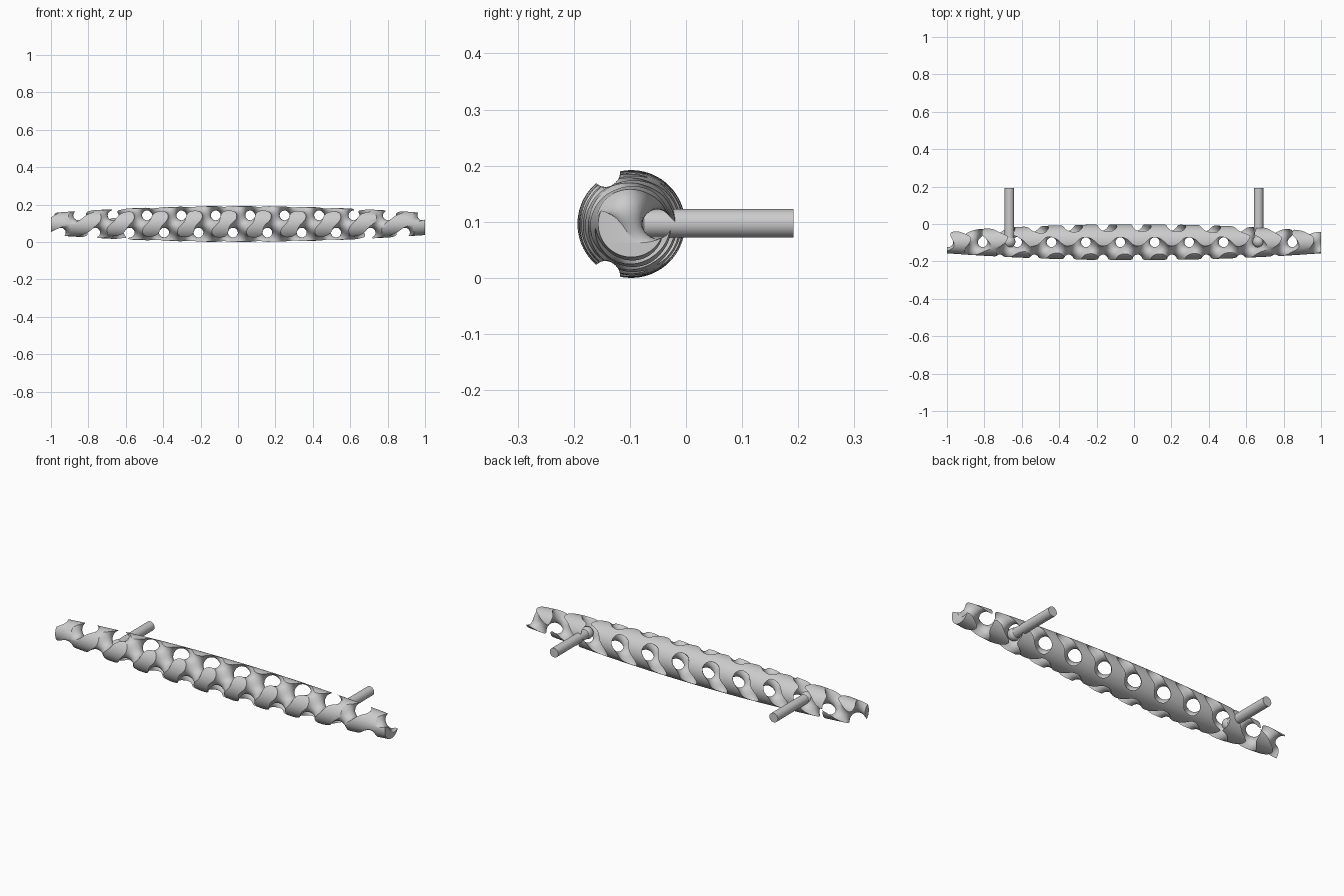
import bpy, bmesh, math
from mathutils import Vector

if "Cube" in bpy.data.objects:
    bpy.data.objects.remove(bpy.data.objects["Cube"])

L = 0.184                          # lattice period
K = 2 * math.pi / L
ISO = -0.15                        # solid where field < ISO
X0, CY, CZ = 0.065, -0.0975, 0.096  # lattice phase in x, handle axis
H = 0.009                          # sampling step


def radius(x):
    return 0.096 - 0.037 * x * x


def new_object(name, bm):
    me = bpy.data.meshes.new(name)
    bm.to_mesh(me)
    bm.free()
    ob = bpy.data.objects.new(name, me)
    bpy.context.collection.objects.link(ob)
    return ob


def smooth(ob):
    bpy.ops.object.select_all(action='DESELECT')
    bpy.context.view_layer.objects.active = ob
    ob.select_set(True)
    bpy.ops.object.shade_smooth_by_angle(angle=math.radians(38))


def field(p):
    """Gyroid value and gradient, in phase units."""
    sx, sy, sz = (math.sin(c) for c in p)
    cx, cy, cz = (math.cos(c) for c in p)
    f = sx * cy + sy * cz + sz * cx - ISO
    return f, Vector((cx * cy - sz * sx, cy * cz - sx * sy, cz * cx - sy * sz))


# gyroid block, meshed with surface nets
def gyroid_block():
    half = (1 + 3 * H, 0.096 + 3 * H, 0.096 + 3 * H)
    n = [int(2 * h / H) + 3 for h in half]
    lo = [-(c - 1) * H / 2 for c in n]
    shift = (X0, 0, 0)
    phase = [[K * (lo[a] + i * H - shift[a]) for i in range(n[a])] for a in range(3)]
    S = [[math.sin(v) for v in ax] for ax in phase]
    C = [[math.cos(v) for v in ax] for ax in phase]
    val = {}
    for i in range(n[0]):
        for j in range(n[1]):
            for k in range(n[2]):
                pad = i in (0, n[0] - 1) or j in (0, n[1] - 1) or k in (0, n[2] - 1)
                val[i, j, k] = 1.0 if pad else (S[0][i] * C[1][j] + S[1][j] * C[2][k]
                                                + S[2][k] * C[0][i] - ISO)
    cells, quads = {}, []
    unit = ((1, 0, 0), (0, 1, 0), (0, 0, 1))
    for p, v in val.items():
        i, j, k = p
        for a in range(3):
            e = unit[a]
            w = val.get((i + e[0], j + e[1], k + e[2]))
            if w is None or (v < 0) == (w < 0):
                continue
            s = v / (v - w)
            b, c = unit[(a + 1) % 3], unit[(a + 2) % 3]
            quad = []
            for mb, mc in ((0, 0), (1, 0), (1, 1), (0, 1)):
                key = tuple(p[d] - mb * b[d] - mc * c[d] for d in range(3))
                acc = cells.setdefault(key, [0, 0, 0, 0])
                for d in range(3):
                    acc[d] += p[d] + s * e[d]
                acc[3] += 1
                quad.append(key)
            quads.append(quad)
    bm = bmesh.new()
    verts = {}
    for key, acc in cells.items():
        q = Vector([K * (lo[d] + H * acc[d] / acc[3] - shift[d]) for d in range(3)])
        if all(1 <= key[d] <= n[d] - 3 for d in range(3)):
            for _ in range(3):     # pull onto the true surface
                f, g = field(q)
                q -= g * (f / max(g.length_squared, 0.1))
        verts[key] = bm.verts.new((q.x / K + X0, q.y / K + CY, q.z / K + CZ))
    for quad in quads:
        bm.faces.new([verts[key] for key in quad])
    bmesh.ops.recalc_face_normals(bm, faces=bm.faces)
    return new_object("lattice_handle", bm)


# spindle envelope that trims the lattice
def spindle(rings=40, sides=112):
    bm = bmesh.new()
    loops = []
    for r in range(rings + 1):
        x = -1 + 2 * r / rings
        loops.append([bm.verts.new((x, CY + radius(x) * math.cos(t), CZ + radius(x) * math.sin(t)))
                      for t in (2 * math.pi * (s + 0.37) / sides for s in range(sides))])
    for a, b in zip(loops, loops[1:]):
        for s in range(sides):
            t = (s + 1) % sides
            bm.faces.new((a[s], a[t], b[t], b[s]))
    bm.faces.new(loops[0])
    bm.faces.new(loops[-1])
    bmesh.ops.recalc_face_normals(bm, faces=bm.faces)
    ob = new_object("trim_envelope", bm)
    ob.hide_render = True
    return ob


handle, cutter = gyroid_block(), spindle()
mod = handle.modifiers.new("trim", 'BOOLEAN')
mod.operation = 'INTERSECT'
mod.object = cutter
for solver in ('MANIFOLD', 'EXACT'):
    mod.solver = solver
    dg = bpy.context.evaluated_depsgraph_get()
    dg.update()
    result = bpy.data.meshes.new_from_object(handle.evaluated_get(dg))
    if len(result.vertices) > 1000 and max(abs(v.co.x) for v in result.vertices) < 1.001:
        break
handle.modifiers.clear()
handle.data = result
bpy.data.objects.remove(cutter)
smooth(handle)

# mounting posts with ball ends, mirrored left and right
for side, name in ((-1, "left"), (1, "right")):
    x = side * 0.666
    y0, y1 = CY, 0.192
    bpy.ops.mesh.primitive_cylinder_add(vertices=48, radius=0.0255, depth=y1 - y0,
                                        location=(x, (y0 + y1) / 2, CZ + 0.001),
                                        rotation=(math.pi / 2, 0, 0))
    post = bpy.context.object
    post.name = name + "_post"
    smooth(post)
    bpy.ops.mesh.primitive_uv_sphere_add(segments=40, ring_count=20, radius=0.032,
                                         location=(x, -0.094, CZ + 0.001))
    ball = bpy.context.object
    ball.name = name + "_post_ball"
    smooth(ball)
